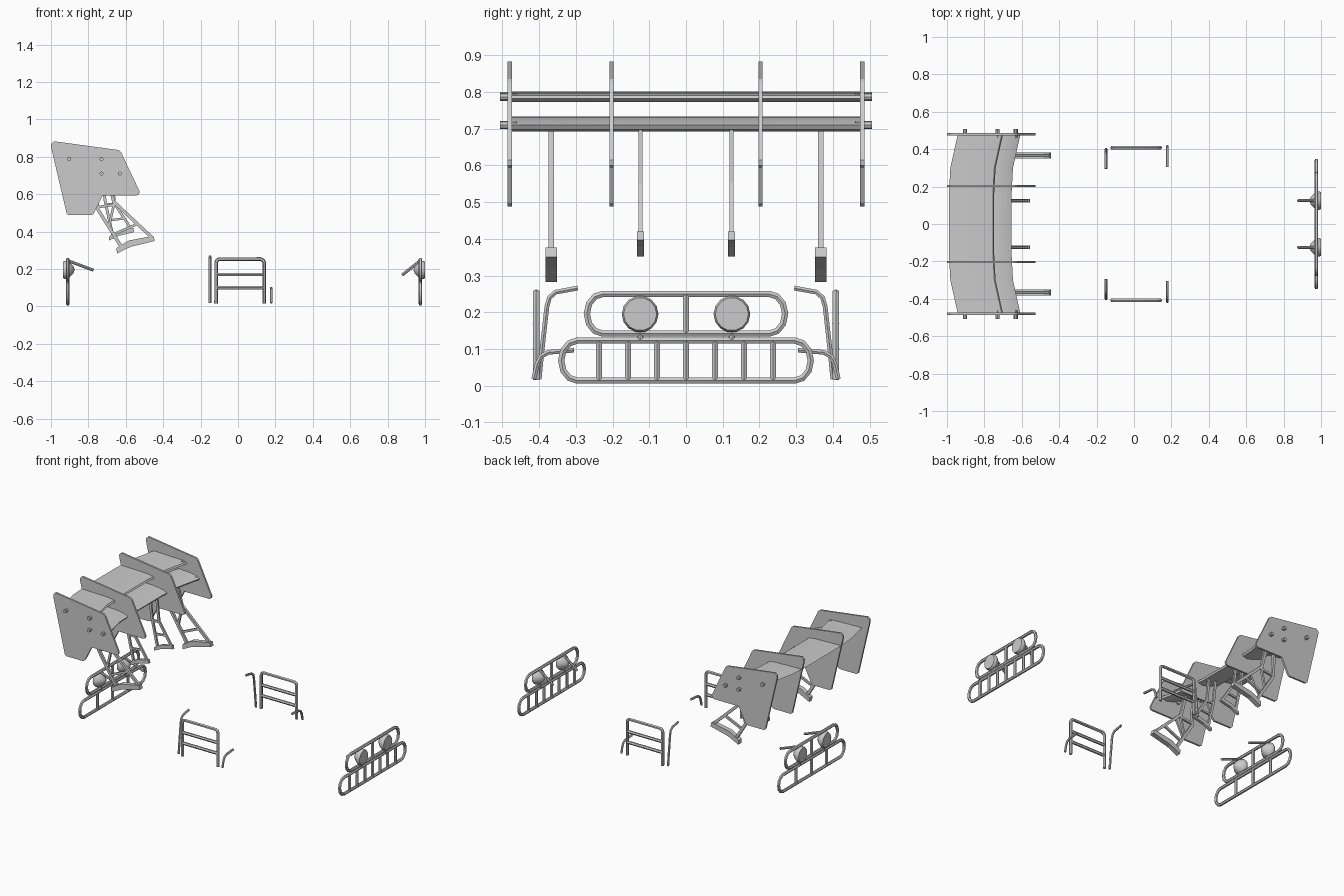
import bpy, bmesh, math
from mathutils import Vector

if "Cube" in bpy.data.objects:
    bpy.data.objects.remove(bpy.data.objects["Cube"])


def finish(name, bm):
    bmesh.ops.recalc_face_normals(bm, faces=bm.faces)
    me = bpy.data.meshes.new(name)
    bm.to_mesh(me)
    bm.free()
    ob = bpy.data.objects.new(name, me)
    bpy.context.collection.objects.link(ob)
    return ob


def smooth(ob, angle=40):
    bpy.ops.object.select_all(action='DESELECT')
    ob.select_set(True)
    bpy.context.view_layer.objects.active = ob
    bpy.ops.object.shade_smooth_by_angle(angle=math.radians(angle))


def slab(name, prof, y, w):
    """Extrude an (x, z) profile to width w, centred on y."""
    bm = bmesh.new()
    f = bm.faces.new([bm.verts.new((x, y - w / 2, z)) for x, z in prof])
    ext = bmesh.ops.extrude_face_region(bm, geom=[f])['geom']
    bmesh.ops.translate(bm, vec=(0, w, 0),
                        verts=[g for g in ext if isinstance(g, bmesh.types.BMVert)])
    return finish(name, bm)


def tubes(name, paths, r):
    """Round pipes along (points, closed) paths, joined in one object."""
    cu = bpy.data.curves.new(name, 'CURVE')
    cu.dimensions = '3D'
    cu.bevel_depth, cu.bevel_resolution, cu.use_fill_caps = r, 1, True
    for pts, closed in paths:
        sp = cu.splines.new('POLY')
        sp.points.add(len(pts) - 1)
        for p, co in zip(sp.points, pts):
            p.co = (*co, 1)
        sp.use_cyclic_u = closed
    ob = bpy.data.objects.new(name, cu)
    bpy.context.collection.objects.link(ob)
    bpy.ops.object.select_all(action='DESELECT')
    ob.select_set(True)
    bpy.context.view_layer.objects.active = ob
    bpy.ops.object.convert(target='MESH')
    smooth(bpy.context.object, 50)


def beam(name, pts, y, w, t):
    """Flat bar following an (x, z) polyline."""
    v = [Vector(p) for p in pts]
    left, right = [], []
    for i, p in enumerate(v):
        d = (v[min(i + 1, len(v) - 1)] - v[max(i - 1, 0)]).normalized()
        n = Vector((-d.y, d.x)) * t / 2
        left.append(p + n)
        right.append(p - n)
    slab(name, left + right[::-1], y, w)


def cyl(name, a, b, r, n=8):
    a, b = Vector(a), Vector(b)
    bm = bmesh.new()
    bmesh.ops.create_cone(bm, cap_ends=True, segments=n, radius1=r, radius2=r,
                          depth=(b - a).length)
    m = (b - a).to_track_quat('Z', 'Y').to_matrix().to_4x4()
    m.translation = (a + b) / 2
    bm.transform(m)
    smooth(finish(name, bm))


# Wing: four upright plates
PLATE = [(-.985, .883), (-.638, .836), (-.626, .826), (-.526, .615), (-.529, .6),
         (-.54, .594), (-.722, .594), (-.77, .498), (-.782, .488), (-.905, .488),
         (-.916, .496), (-.999, .85), (-1, .868)]
for y in (-.48, -.203, .203, .48):
    slab("wing_plate", PLATE, y, .012)


# Wing: two swept blades between the plates
def blade(name, prof):
    bm = bmesh.new()
    rows = [[bm.verts.new((x + dx, y, z)) for x, z in prof]
            for y, dx in ((-.48, .048), (-.3, .008), (-.15, 0),
                          (.15, 0), (.3, .008), (.48, .048))]
    n = len(prof)
    for a, b in zip(rows, rows[1:]):
        for i in range(n):
            bm.faces.new((a[i], a[(i + 1) % n], b[(i + 1) % n], b[i]))
    bm.faces.new(rows[0])
    bm.faces.new(rows[-1])
    smooth(finish(name, bm), 25)


blade("upper_blade", [(-.99, .802), (-.9, .8), (-.8, .797), (-.755, .791), (-.748, .782),
                      (-.765, .773), (-.85, .776), (-.93, .788)])
blade("lower_blade", [(-.81, .734), (-.74, .731), (-.685, .723), (-.655, .71),
                      (-.662, .698), (-.69, .692), (-.75, .708)])

# Bolts at the wing ends
for s in (-1, 1):
    for x, z in ((-.903, .789), (-.73, .787), (-.73, .71), (-.632, .71)):
        cyl("wing_bolt", (x, s * .46, z), (x, s * .507, z), .011)

# Wing supports: outer and inner frames with bent feet
for s in (-1, 1):
    y = s * .367
    beam("outer_rear_leg", [(-.76, .7), (-.75, .52), (-.625, .32)], y, .015, .018)
    beam("outer_front_leg", [(-.7, .7), (-.665, .56), (-.46, .368)], y, .015, .018)
    beam("outer_top_tie", [(-.755, .53), (-.655, .545)], y, .013, .014)
    beam("outer_brace", [(-.69, .425), (-.66, .56)], y, .013, .013)
    beam("outer_low_tie", [(-.665, .385), (-.54, .44)], y, .013, .014)
    slab("outer_foot", [(-.647, .283), (-.575, .318), (-.445, .35), (-.452, .377),
                        (-.585, .352), (-.65, .312)], y, .031)
    y = s * .124
    beam("inner_rear_leg", [(-.725, .7), (-.71, .56), (-.67, .38)], y, .012, .015)
    beam("inner_front_leg", [(-.675, .7), (-.66, .55), (-.572, .415)], y, .012, .015)
    beam("inner_tie", [(-.715, .545), (-.66, .545)], y, .011, .013)
    beam("inner_brace", [(-.69, .46), (-.61, .47)], y, .011, .012)
    slab("inner_foot", [(-.69, .352), (-.635, .378), (-.555, .397), (-.56, .42),
                        (-.64, .402), (-.69, .372)], y, .018)


# Bumper bars at both ends: two rounded loops, uprights, lamps, stays
def loop(x, hy, z0, z1):
    c, pts, r = (z0 + z1) / 2, [], (z1 - z0) / 2
    for s in (1, -1):
        for i in range(7):
            a = math.radians(-90 + i * 30)
            pts.append((x, s * (hy - r * .8 + r * .8 * math.cos(a)),
                        c + s * r * math.sin(a)))
    return pts, True


LAMP = [(.025, 0), (.025, .045), (.015, .05), (.005, .05), (-.012, .038),
        (-.03, .02), (-.037, 0)]


def lamp(x, y, z, s):
    bm = bmesh.new()
    vs = [bm.verts.new((s * o, r, 0)) for o, r in LAMP]
    es = [bm.edges.new(p) for p in zip(vs, vs[1:])]
    bmesh.ops.spin(bm, geom=vs + es, cent=(0, 0, 0), axis=(1, 0, 0),
                   angle=2 * math.pi, steps=14)
    bmesh.ops.remove_doubles(bm, verts=bm.verts, dist=.0005)
    bmesh.ops.translate(bm, verts=bm.verts, vec=(x, y, z))
    smooth(finish("lamp", bm), 35)


def bumper(name, x, s, bars, stay):
    paths = [loop(x, .34, .014, .123), loop(x, .27, .142, .25)]
    paths += [([(x, y, .014), (x, y, .123)], False) for y in bars]
    paths.append(([(x, 0, .142), (x, 0, .25)], False))
    tubes(name + "_bar", paths, .01)
    for y in (-.125, .125):
        lamp(x, y, .195, s)
        cyl(name + "_stay", (x, y, .245), (stay[0], y, stay[1]), .008)
        cyl(name + "_lamp_post", (x, y, .125), (x, y, .16), .009)


bumper("front_bumper", .975, 1, [i * .079 for i in range(-3, 4)], (.877, .167))
bumper("rear_bumper", -.91, -1, [-.158, 0, .158], (-.772, .193))

# Side rails and bent pipes beside them
for s in (-1, 1):
    y = s * .408
    frame = [(-.117, y, .015), (-.117, y, .235), (-.111, y, .247), (-.1, y, .253),
             (.122, y, .253), (.134, y, .247), (.14, y, .235), (.14, y, .015)]
    paths = [(frame, False)]
    paths += [([(-.117, y, z), (.14, y, z)], False) for z in (.1, .17)]
    tubes("side_rail", paths, .01)
    tubes("tall_side_pipe", [([(-.15, s * a, z) for a, z in (
        (.4, .018), (.392, .1), (.379, .215), (.372, .24), (.355, .255),
        (.295, .266))], False)], .0075)
    tubes("short_side_pipe", [([(.178, s * a, z) for a, z in (
        (.415, .018), (.405, .06), (.395, .08), (.375, .091),
        (.305, .097))], False)], .0075)
